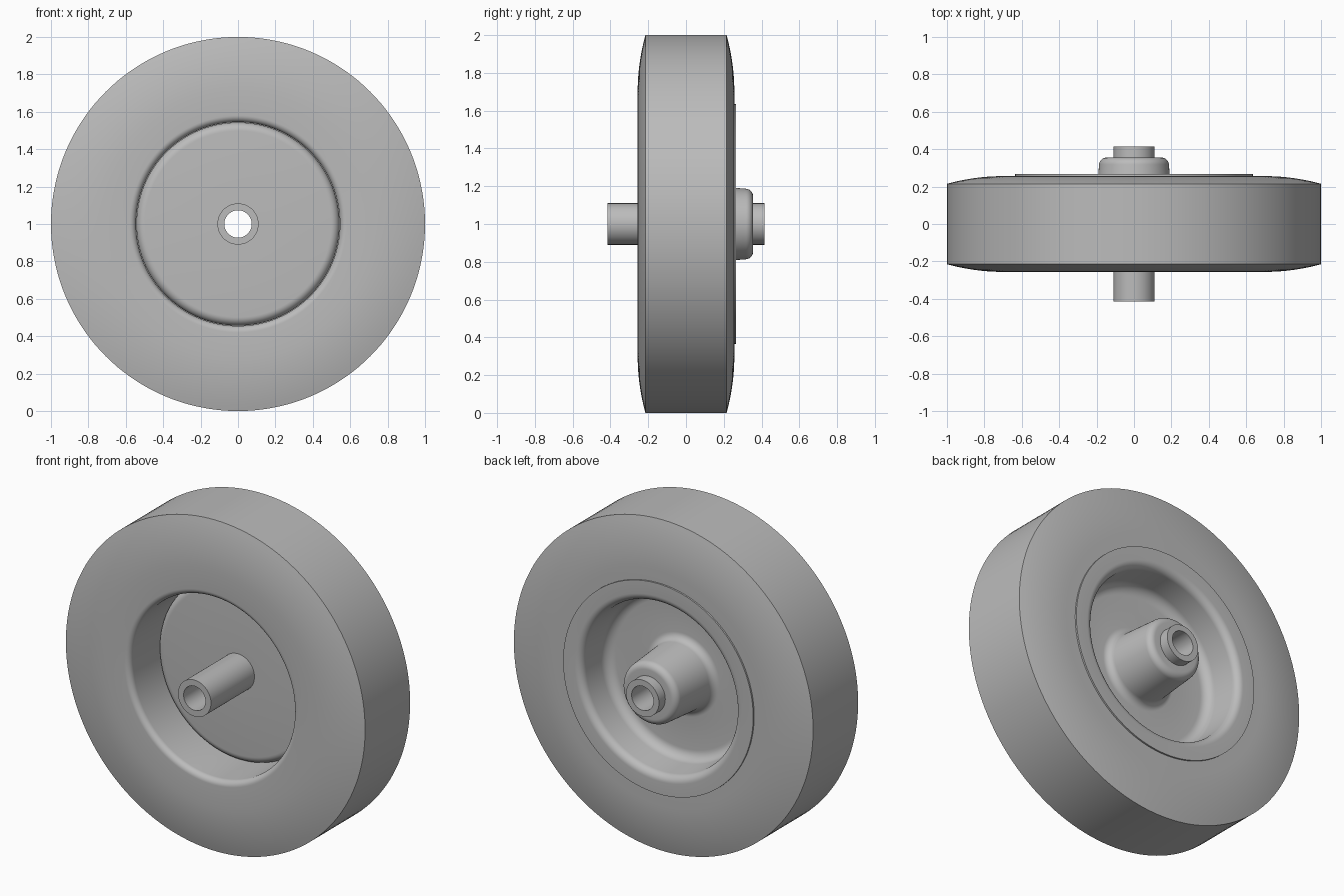
import bpy
import bmesh
import math
from mathutils import Vector

cube = bpy.data.objects.get("Cube")
if cube:
    bpy.data.objects.remove(cube, do_unlink=True)

STEPS = 144
AXLE_HEIGHT = 1.0

grey = bpy.data.materials.new("plain grey")
grey.use_nodes = True
colour = (0.5, 0.5, 0.5, 1)
grey.diffuse_color = colour
grey.node_tree.nodes["Principled BSDF"].inputs["Base Color"].default_value = colour


def rounded(corners, cuts=8):
    """Turn (radius, y, fillet) corners of a closed section into points with arcs."""
    points = []
    for i, (r, y, fillet) in enumerate(corners):
        here = Vector((r, y))
        if not fillet:
            points.append(here)
            continue
        before = (Vector(corners[i - 1][:2]) - here).normalized()
        after = (Vector(corners[(i + 1) % len(corners)][:2]) - here).normalized()
        half = before.angle(after) / 2
        start = here + before * fillet / math.tan(half)
        centre = here + (before + after).normalized() * fillet / math.sin(half)
        sweep = (start - centre).angle_signed(here + after * fillet / math.tan(half) - centre)
        arm = start - centre
        for k in range(cuts + 1):
            a = -sweep * k / cuts
            points.append(centre + Vector((arm.x * math.cos(a) - arm.y * math.sin(a),
                                           arm.x * math.sin(a) + arm.y * math.cos(a))))
    return points


def lathe(name, section):
    """Spin a closed (radius, y) section about the axle."""
    bm = bmesh.new()
    verts = [bm.verts.new((r, y, 0)) for r, y in section]
    edges = [bm.edges.new((v, verts[i - 1])) for i, v in enumerate(verts)]
    bmesh.ops.spin(bm, geom=verts + edges, cent=(0, 0, 0), axis=(0, 1, 0),
                   angle=math.tau, steps=STEPS, use_merge=True)
    bmesh.ops.remove_doubles(bm, verts=bm.verts, dist=0.0002)
    bmesh.ops.recalc_face_normals(bm, faces=bm.faces)
    mesh = bpy.data.meshes.new(name)
    bm.to_mesh(mesh)
    bm.free()
    mesh.materials.append(grey)
    obj = bpy.data.objects.new(name, mesh)
    obj.location.z = AXLE_HEIGHT
    bpy.context.collection.objects.link(obj)
    bpy.ops.object.select_all(action="DESELECT")
    obj.select_set(True)
    bpy.context.view_layer.objects.active = obj
    bpy.ops.object.shade_smooth_by_angle(angle=math.radians(30))


# Tyre: flat tread, crowned sidewalls, straight bore with a rounded front lip
crown = [(1 - 0.3 * t, 0.256 - 0.041 * (1 - t) ** 2) for t in [k / 10 for k in range(11)]]
front_wall = [(r, -y, 0) for r, y in crown]
back_wall = [(r, y, 0) for r, y in reversed(crown)]
bore = [(0.545, 0.256, 0), (0.545, -0.256, 0.035)]
lathe("tyre", rounded(bore + front_wall[::-1] + back_wall[::-1]))

# Pressed wheel disc: front plate, cup wall, back flange and hub in one section
lathe("wheel_disc", rounded([
    (0.1, 0, 0), (0.543, 0, 0.045), (0.543, 0.25, 0),
    (0.635, 0.25, 0), (0.635, 0.266, 0), (0.515, 0.266, 0.045),
    (0.5, 0.035, 0.06), (0.208, 0.035, 0.045),
    (0.184, 0.355, 0.04), (0.1, 0.355, 0),
]))

# Hollow axle tube
lathe("axle_tube", rounded([
    (0.073, -0.415, 0), (0.11, -0.415, 0), (0.11, 0.415, 0), (0.073, 0.415, 0),
]))
